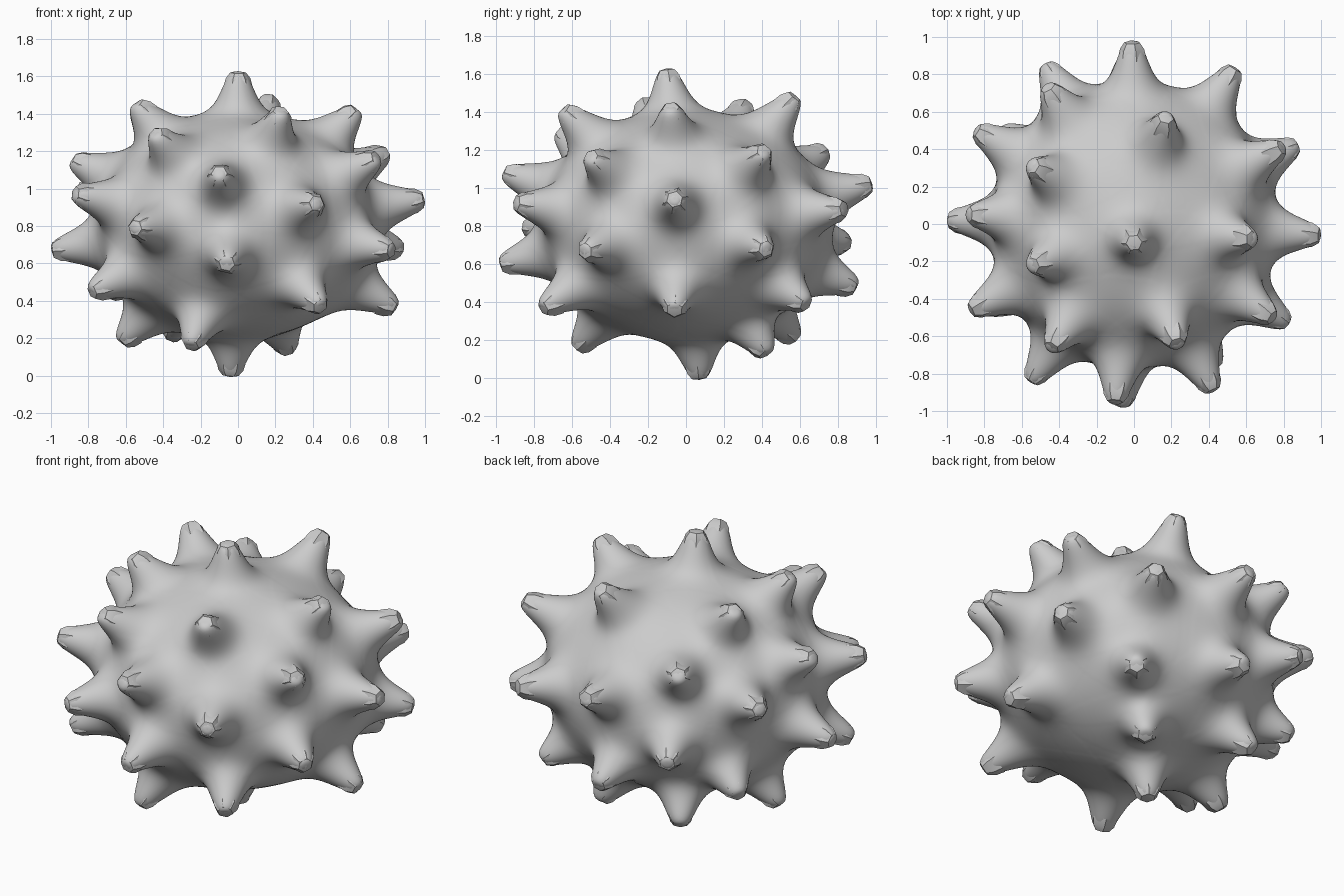
import bpy, bmesh, math
from mathutils import Vector

cube = bpy.data.objects.get("Cube")
if cube:
    bpy.data.objects.remove(cube, do_unlink=True)

CENTRE = Vector((0, 0, 0.80))
BODY = Vector((0.742, 0.742, 0.598))      # body radii
NECK = 0.094                              # spike radius at half height

# Spike tips (x, y, z), front to back
TIPS = [
    (-0.10, -0.95, 1.08), (-0.44, -0.66, 1.29), (0.23, -0.64, 1.41), (0.42, -0.89, 0.92),
    (-0.55, -0.84, 0.79), (-0.06, -0.97, 0.60), (0.44, -0.75, 0.37), (-0.78, -0.46, 0.45),
    (-0.87, -0.46, 0.97), (-0.25, -0.57, 0.16), (-0.04, 0.07, 0.00), (0.27, 0.42, 0.13),
    (-0.62, 0.00, 0.18), (0.84, -0.06, 0.36), (0.82, -0.53, 0.67), (0.87, 0.42, 0.68),
    (0.99, -0.06, 0.94), (0.74, -0.50, 1.16), (0.79, 0.41, 1.19), (0.63, -0.08, 1.42),
    (0.00, -0.10, 1.62), (0.17, 0.57, 1.48), (-0.54, -0.22, 1.45), (-0.54, 0.31, 1.44),
    (-0.88, 0.05, 1.15), (-0.99, 0.02, 0.67), (-0.84, 0.50, 1.00), (-0.01, 0.97, 1.02),
    (0.54, 0.83, 0.89), (-0.46, 0.73, 1.19), (-0.47, 0.85, 0.71), (-0.04, 0.89, 0.48),
    (0.51, 0.63, 0.39), (-0.36, 0.57, 0.21), (-0.70, 0.50, 0.45),
]


def body_point(direction):
    """Point of the bare body under a direction from its centre."""
    k = math.sqrt(sum((direction[i] / BODY[i]) ** 2 for i in range(3)))
    return direction / k


# Each spike: root on the body, unit axis, length
spikes = []
for t in TIPS:
    tip = Vector(t) - CENTRE
    root = body_point(tip)
    spikes.append((root, tip.normalized(), (tip - root).length))

mat = bpy.data.materials.new("grey")
mat.use_nodes = True
GREY = (0.6, 0.6, 0.6, 1.0)
mat.diffuse_color = GREY
mat.node_tree.nodes["Principled BSDF"].inputs["Base Color"].default_value = GREY


def make_object(name, bm, sharp_angle):
    mesh = bpy.data.meshes.new(name)
    bm.to_mesh(mesh)
    bm.free()
    mesh.materials.append(mat)
    obj = bpy.data.objects.new(name, mesh)
    obj.location = CENTRE
    bpy.context.collection.objects.link(obj)
    bpy.ops.object.select_all(action='DESELECT')
    obj.select_set(True)
    bpy.context.view_layer.objects.active = obj
    bpy.ops.object.shade_smooth_by_angle(angle=math.radians(sharp_angle))


# Body: squashed ball pulled out into flared spikes
bm = bmesh.new()
bmesh.ops.create_icosphere(bm, subdivisions=7, radius=1)
for v in bm.verts:
    p = Vector([v.co[i] * BODY[i] for i in range(3)])
    moved = p.copy()
    for root, axis, length in spikes:
        if (p - root).length_squared > 0.3:
            continue
        d = (p - axis * p.dot(axis)).length
        moved += axis * (length / (1 + (d / NECK) ** 3.5))
    v.co = moved
make_object("spiny_body", bm, 60)

# Blunt six-sided caps on the spikes: (share of length, radius)
CAP = [(0.66, 0.078), (0.86, 0.067), (1.0, 0.043)]
SIDES = 6
bm = bmesh.new()
for n, (root, axis, length) in enumerate(spikes):
    turn = axis.to_track_quat('Z', 'Y')
    rings = []
    for share, radius in CAP:
        ring = []
        for s in range(SIDES):
            a = 2 * math.pi * s / SIDES + n
            off = Vector((radius * math.cos(a), radius * math.sin(a), 0))
            ring.append(bm.verts.new(root + axis * length * share + turn @ off))
        rings.append(ring)
    for low, high in zip(rings, rings[1:]):
        for s in range(SIDES):
            e = (s + 1) % SIDES
            bm.faces.new((low[s], low[e], high[e], high[s]))
    peak = bm.verts.new(root + axis * (length + 0.008))
    for s in range(SIDES):
        bm.faces.new((rings[-1][s], rings[-1][(s + 1) % SIDES], peak))
make_object("spike_tips", bm, 25)
